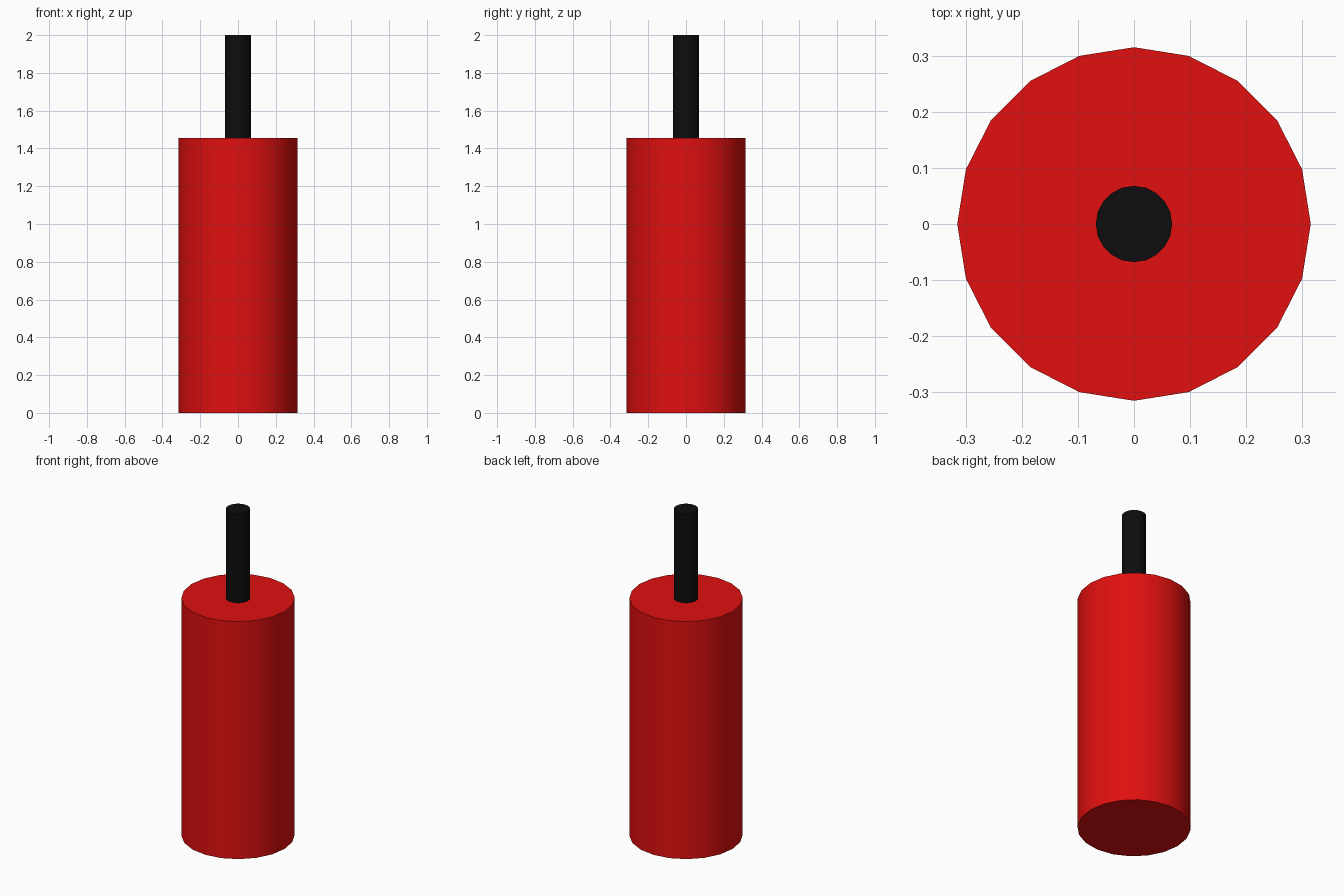
import bpy

if "Cube" in bpy.data.objects:
    bpy.data.objects.remove(bpy.data.objects["Cube"])


def cylinder(name, radius, z0, z1, color):
    """Upright 20-sided cylinder between two heights, smooth sides and sharp rims."""
    bpy.ops.mesh.primitive_cylinder_add(
        vertices=20, radius=radius, depth=z1 - z0, location=(0, 0, (z0 + z1) / 2))
    obj = bpy.context.object
    obj.name = name
    bpy.ops.object.shade_smooth_by_angle()
    mat = bpy.data.materials.new(name + "_color")
    mat.diffuse_color = (*color, 1)
    mat.use_nodes = True
    mat.node_tree.nodes["Principled BSDF"].inputs["Base Color"].default_value = mat.diffuse_color
    obj.data.materials.append(mat)
    return obj


# Red body
cylinder("stick_body", 0.315, 0.0, 1.455, (0.75, 0.005, 0.005))

# Black fuse standing on the top
cylinder("fuse", 0.068, 1.455, 2.0, (0.004, 0.004, 0.004))
